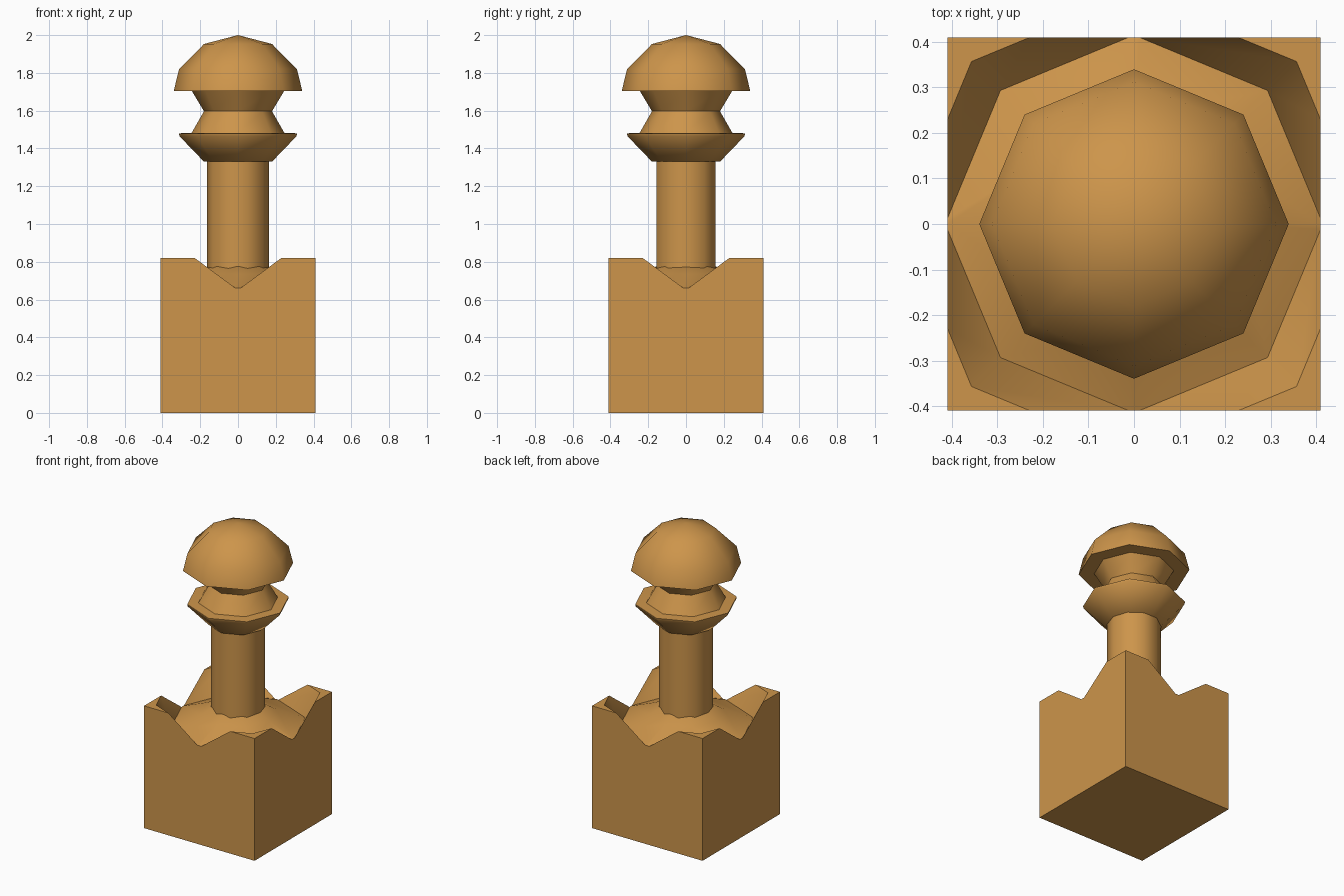
import bpy, bmesh, math

if "Cube" in bpy.data.objects:
    bpy.data.objects.remove(bpy.data.objects["Cube"])

wood = bpy.data.materials.new("warm wood")
wood.diffuse_color = (0.61, 0.30, 0.07, 1)
wood.use_nodes = True
wood.node_tree.nodes["Principled BSDF"].inputs["Base Color"].default_value = wood.diffuse_color


def lathe(name, profile, sides):
    """Spin (radius, z) points around z; radius 0 gives a pole."""
    bm = bmesh.new()
    rings = []
    for r, z in profile:
        if r == 0:
            rings.append([bm.verts.new((0, 0, z))] * sides)
        else:
            rings.append([bm.verts.new((r * math.cos(math.tau * i / sides),
                                        r * math.sin(math.tau * i / sides), z))
                          for i in range(sides)])
    for a, b in zip(rings, rings[1:]):
        for i in range(sides):
            j = (i + 1) % sides
            bm.faces.new(list(dict.fromkeys((a[i], a[j], b[j], b[i]))))
    bmesh.ops.recalc_face_normals(bm, faces=bm.faces)
    me = bpy.data.meshes.new(name)
    bm.to_mesh(me)
    bm.free()
    ob = bpy.data.objects.new(name, me)
    bpy.context.collection.objects.link(ob)
    me.materials.append(wood)
    return ob


def smooth(ob, angle):
    bpy.ops.object.select_all(action='DESELECT')
    ob.select_set(True)
    bpy.context.view_layer.objects.active = ob
    bpy.ops.object.shade_smooth_by_angle(angle=math.radians(angle))


# Square block with a turned hollow around the shaft
bpy.ops.mesh.primitive_cube_add(size=0.82, location=(0, 0, 0.41))
block = bpy.context.object
block.name = "square_block"
block.data.materials.append(wood)
cutter = lathe("hollow_cutter", [(0, 0.775), (0.16, 0.775), (0.23, 0.735), (0.415, 0.66),
                                 (0.505, 0.82), (0.62, 1.02), (0, 1.02)], 8)
cut = block.modifiers.new("hollow", 'BOOLEAN')
cut.operation = 'DIFFERENCE'
cut.solver = 'EXACT'
cut.object = cutter
bpy.context.view_layer.objects.active = block
bpy.ops.object.modifier_apply(modifier=cut.name)
bpy.data.objects.remove(cutter)
smooth(block, 46)

# Ten-sided shaft
shaft = lathe("shaft", [(0, 0.7), (0.165, 0.7), (0.165, 1.34), (0, 1.34)], 10)
smooth(shaft, 40)

# Turned head: collar, waist and domed cap
head = lathe("turned_head", [(0, 1.33), (0.18, 1.33), (0.31, 1.465), (0.313, 1.48), (0.245, 1.483),
                             (0.18, 1.597), (0.245, 1.705), (0.34, 1.705), (0.312, 1.82),
                             (0.18, 1.953), (0, 2.0)], 8)
smooth(head, 50)
